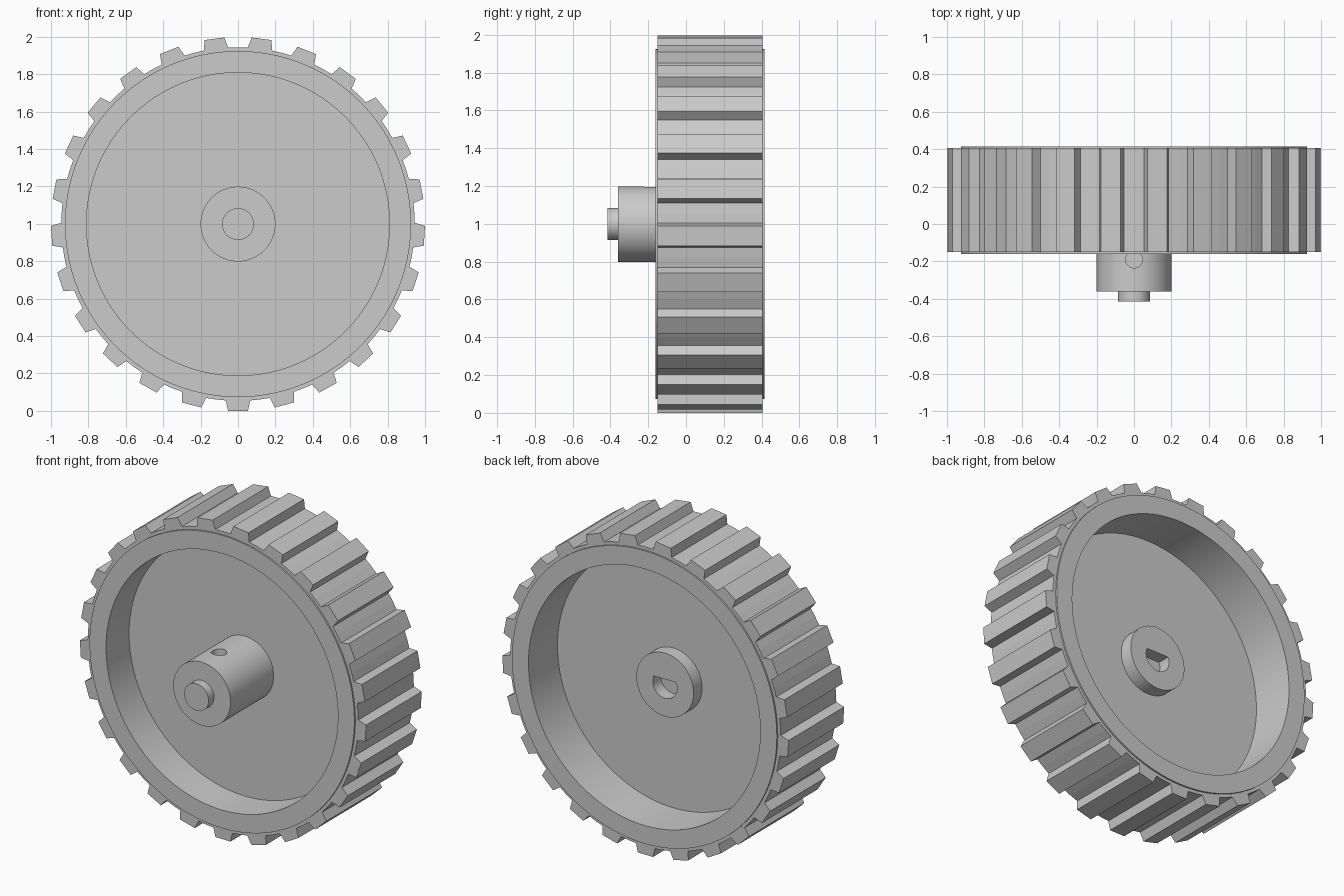
import bpy, bmesh, math
from mathutils import Matrix, Vector

cube = bpy.data.objects.get("Cube")
if cube:
    bpy.data.objects.remove(cube, do_unlink=True)

CENTER = Vector((0, 0, 0.9986))
SEGMENTS = 128
TEETH = 25

grey = bpy.data.materials.new("plain_grey")
grey.use_nodes = True
grey.diffuse_color = (0.6, 0.6, 0.6, 1)
grey.node_tree.nodes["Principled BSDF"].inputs["Base Color"].default_value = (0.6, 0.6, 0.6, 1)


def finish(name, bm):
    """Turn a bmesh into a grey object centred on the axle."""
    bmesh.ops.recalc_face_normals(bm, faces=bm.faces)
    mesh = bpy.data.meshes.new(name)
    bm.to_mesh(mesh)
    bm.free()
    mesh.materials.append(grey)
    obj = bpy.data.objects.new(name, mesh)
    obj.location = CENTER
    bpy.context.collection.objects.link(obj)
    return obj


def select_only(obj):
    bpy.ops.object.select_all(action='DESELECT')
    obj.select_set(True)
    bpy.context.view_layer.objects.active = obj


def smooth(obj):
    select_only(obj)
    bpy.ops.object.shade_smooth_by_angle(angle=math.radians(30))


def lathe(name, profile):
    """Spin (radius, y) points around the axle."""
    bm = bmesh.new()
    verts = [bm.verts.new((r, y, 0)) for r, y in profile]
    edges = [bm.edges.new(pair) for pair in zip(verts, verts[1:])]
    bmesh.ops.spin(bm, geom=verts + edges, cent=(0, 0, 0), axis=(0, 1, 0),
                   angle=math.tau, steps=SEGMENTS)
    bmesh.ops.remove_doubles(bm, verts=bm.verts, dist=0.0001)
    return finish(name, bm)


def prism(name, points, y0, y1):
    """Extrude an x-z outline along the axle."""
    bm = bmesh.new()
    face = bm.faces.new([bm.verts.new((x, y0, z)) for x, z in points])
    top = bmesh.ops.extrude_face_region(bm, geom=[face])
    moved = [v for v in top["geom"] if isinstance(v, bmesh.types.BMVert)]
    bmesh.ops.translate(bm, verts=moved, vec=(0, y1 - y0, 0))
    return finish(name, bm)


def cut(obj, cutter):
    cutter.hide_render = True
    mod = obj.modifiers.new("cut", 'BOOLEAN')
    mod.operation = 'DIFFERENCE'
    mod.solver = 'EXACT'
    mod.object = cutter
    select_only(obj)
    bpy.ops.object.modifier_apply(modifier=mod.name)
    bpy.data.objects.remove(cutter, do_unlink=True)


# Rim, web and hub in one turned body
wheel = lathe("wheel_rim_and_hub", [
    (0, -0.36), (0.2, -0.36), (0.2, 0.07), (0.81, 0.07), (0.81, -0.16),
    (0.925, -0.16), (0.925, 0.415), (0.81, 0.415), (0.81, 0.125),
    (0.2, 0.125), (0.2, 0.21), (0, 0.21)])

# D-shaped socket in the back of the hub
start = math.asin(0.035 / 0.085)
sweep = math.pi + 2 * start
arc = [start - sweep * i / 48 for i in range(49)]
socket = prism("socket_cutter", [(0.085 * math.cos(a), 0.085 * math.sin(a)) for a in arc],
               0.13, 0.3)
cut(wheel, socket)

# Set screw hole in the top of the hub
bm = bmesh.new()
bmesh.ops.create_cone(bm, cap_ends=True, segments=32, radius1=0.045, radius2=0.045,
                      depth=0.2, matrix=Matrix.Translation((0, -0.19, 0.185)))
cut(wheel, finish("screw_hole_cutter", bm))
smooth(wheel)

# Axle stub, running from the front into the hub
smooth(lathe("axle", [(0, -0.415), (0.085, -0.415), (0.085, 0.12), (0, 0.12)]))

# Toothed tyre: flat-tipped teeth with tapered sides
tip_r, valley_r, inner_r = 1.0, 0.945, 0.918
tip, base = math.asin(0.053), math.asin(0.066 / valley_r)
step = math.tau / TEETH
outline = []
for i in range(TEETH):
    mid = -math.pi / 2 + i * step
    outline += [(mid - base, valley_r), (mid - tip, tip_r), (mid + tip, tip_r),
                (mid + base, valley_r), (mid + step / 2, valley_r)]

bm = bmesh.new()
rings = []
for a, r in outline:
    c, s = math.cos(a), math.sin(a)
    rings.append([bm.verts.new((c * rad, y, s * rad)) for rad, y in
                  ((r, -0.15), (r, 0.405), (inner_r, 0.405), (inner_r, -0.15))])
for p, q in zip(rings, rings[1:] + rings[:1]):
    for k in range(4):
        n = (k + 1) % 4
        bm.faces.new((p[k], p[n], q[n], q[k]))
finish("toothed_tyre", bm)
